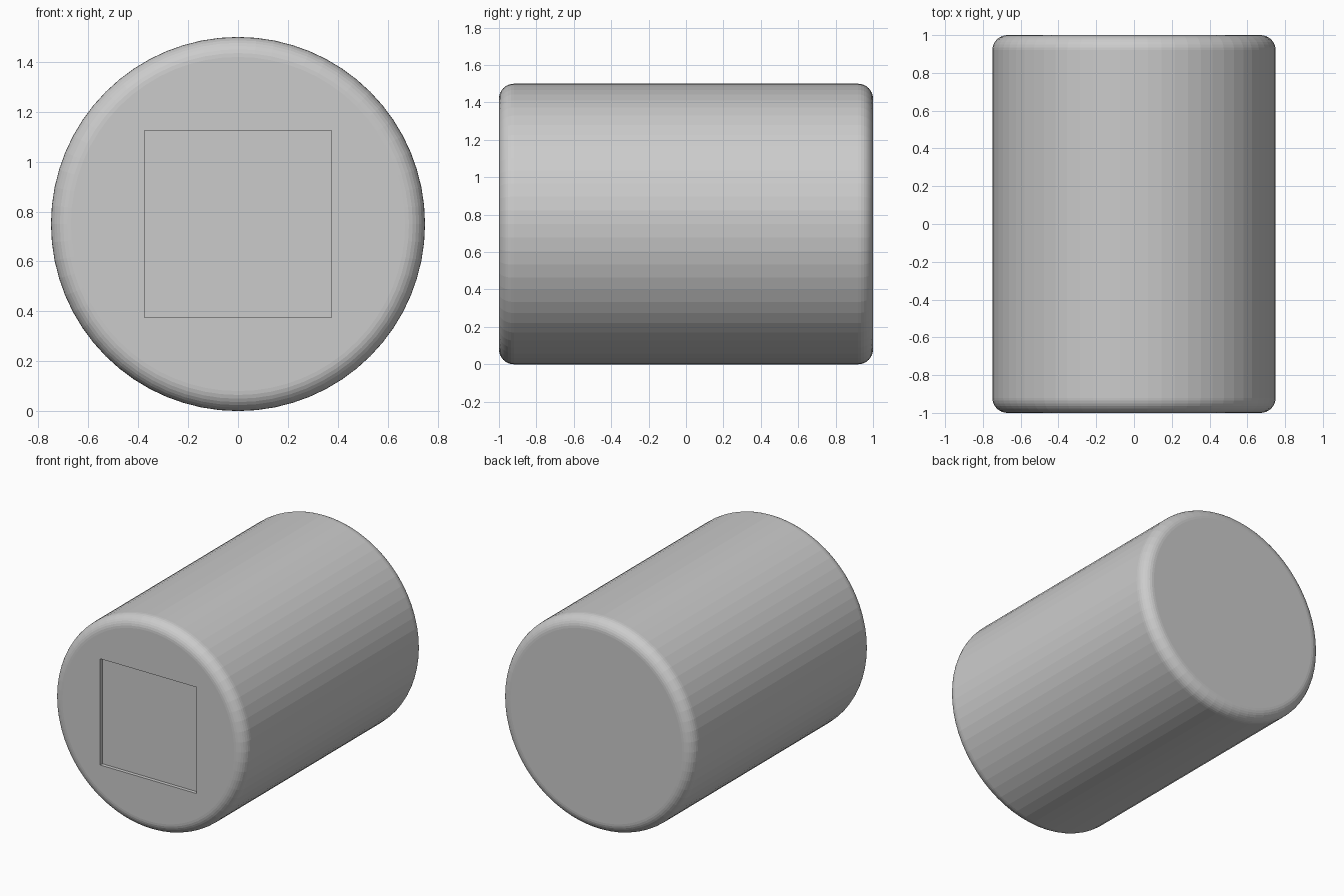
import bpy, math

if "Cube" in bpy.data.objects:
    bpy.data.objects.remove(bpy.data.objects["Cube"])

R, HALF = 0.75, 1.0      # drum radius and half length
BEVEL = 0.08             # rounded rim
RECESS, DEPTH = 0.75, 0.025

# Drum lying along the y axis
bpy.ops.mesh.primitive_cylinder_add(vertices=64, radius=R, depth=2 * HALF,
                                    location=(0, 0, R), rotation=(math.pi / 2, 0, 0))
drum = bpy.context.object
drum.name = "drum_body"
bpy.ops.object.transform_apply(location=False, rotation=True, scale=True)

# Rounded rims at both ends
rim = drum.modifiers.new("rounded_rims", 'BEVEL')
rim.width = BEVEL
rim.segments = 8
rim.limit_method = 'ANGLE'
rim.angle_limit = math.radians(40)

# Square cutter for the shallow recess in the front face
bpy.ops.mesh.primitive_cube_add(size=1, location=(0, -HALF, R))
cutter = bpy.context.object
cutter.name = "recess_cutter"
cutter.scale = (RECESS, 2 * DEPTH, RECESS)
cutter.hide_render = True
cutter.display_type = 'WIRE'

cut = drum.modifiers.new("front_recess", 'BOOLEAN')
cut.operation = 'DIFFERENCE'
cut.solver = 'EXACT'
cut.object = cutter

# Apply the modifiers and drop the cutter
bpy.ops.object.select_all(action='DESELECT')
drum.select_set(True)
bpy.context.view_layer.objects.active = drum
for name in ("rounded_rims", "front_recess"):
    bpy.ops.object.modifier_apply(modifier=name)
bpy.data.objects.remove(cutter, do_unlink=True)
